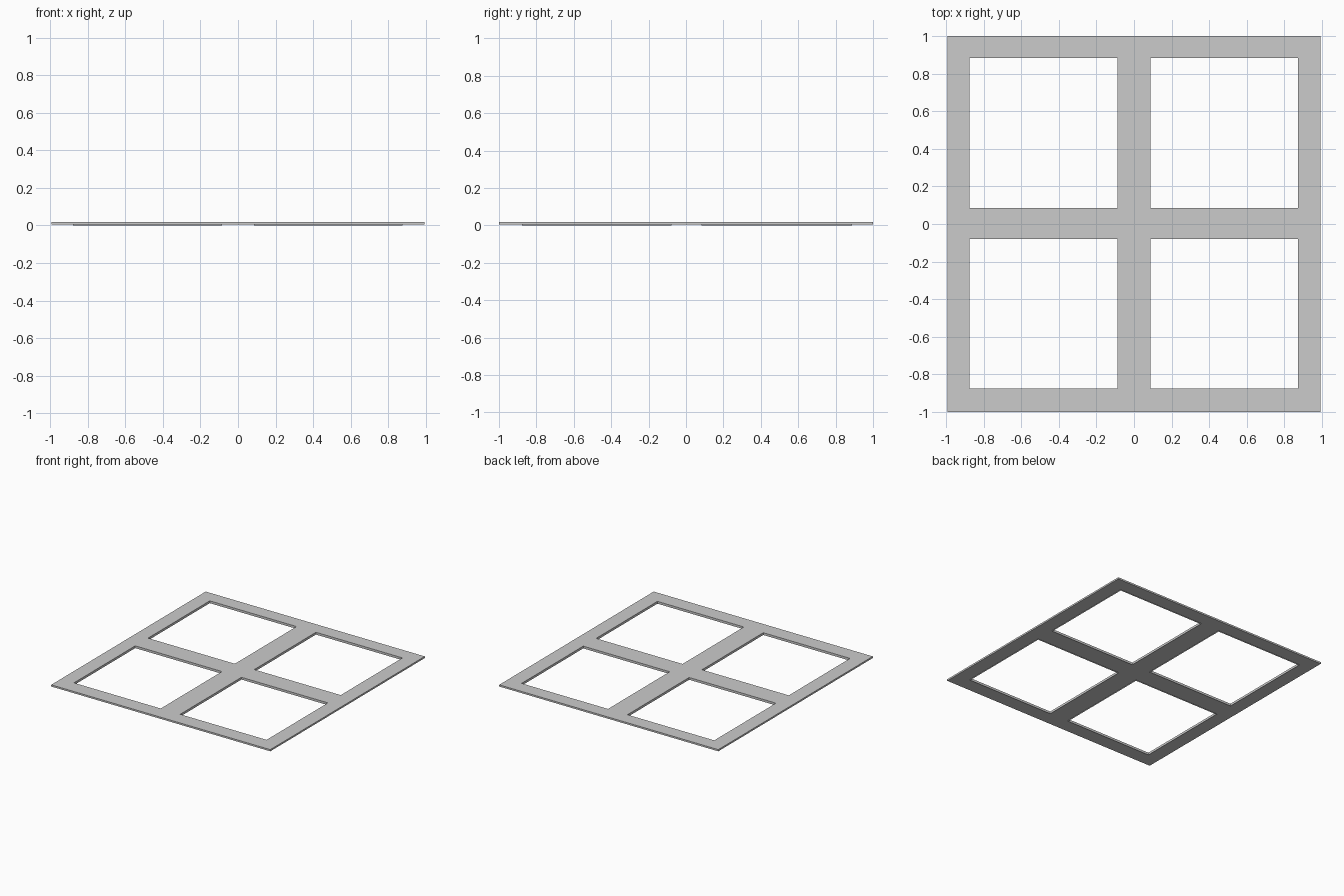
import bpy, bmesh

if "Cube" in bpy.data.objects:
    bpy.data.objects.remove(bpy.data.objects["Cube"])

XS = [-0.993, -0.875, -0.088, 0.088, 0.872, 0.993]
YS = [-1.0, -0.875, -0.081, 0.085, 0.884, 1.0]
Z_LOW, Z_TOP = 0.005, 0.019


def lattice(name, xs, ys, is_hole, z0, z1):
    """Flat grid with open cells, extruded into a closed slab."""
    bm = bmesh.new()
    v = [[bm.verts.new((x, y, z0)) for y in ys] for x in xs]
    for i in range(len(xs) - 1):
        for j in range(len(ys) - 1):
            if not is_hole(i, j):
                bm.faces.new((v[i][j], v[i+1][j], v[i+1][j+1], v[i][j+1]))
    ext = bmesh.ops.extrude_face_region(bm, geom=bm.faces[:], use_keep_orig=True)
    top = [g for g in ext["geom"] if isinstance(g, bmesh.types.BMVert)]
    bmesh.ops.translate(bm, verts=top, vec=(0, 0, z1 - z0))
    bmesh.ops.recalc_face_normals(bm, faces=bm.faces[:])
    # merge coplanar cells into clean panels
    bmesh.ops.dissolve_limit(bm, angle_limit=0.01, verts=bm.verts[:], edges=bm.edges[:])
    mesh = bpy.data.meshes.new(name)
    bm.to_mesh(mesh)
    bm.free()
    ob = bpy.data.objects.new(name, mesh)
    bpy.context.collection.objects.link(ob)
    return ob


# window frame: border and cross bars around four panes
lattice("window_frame", XS, YS, lambda i, j: i % 2 == 1 and j % 2 == 1, Z_LOW, Z_TOP)

# thin lip under each opening, projecting slightly below the frame
T = 0.003
for i in (1, 3):
    for j in (1, 3):
        x0, x1, y0, y1 = XS[i], XS[i+1], YS[j], YS[j+1]
        lattice("pane_lip", [x0 - T, x0, x1, x1 + T], [y0 - T, y0, y1, y1 + T],
                lambda a, b: a == 1 and b == 1, 0.0, Z_LOW)
